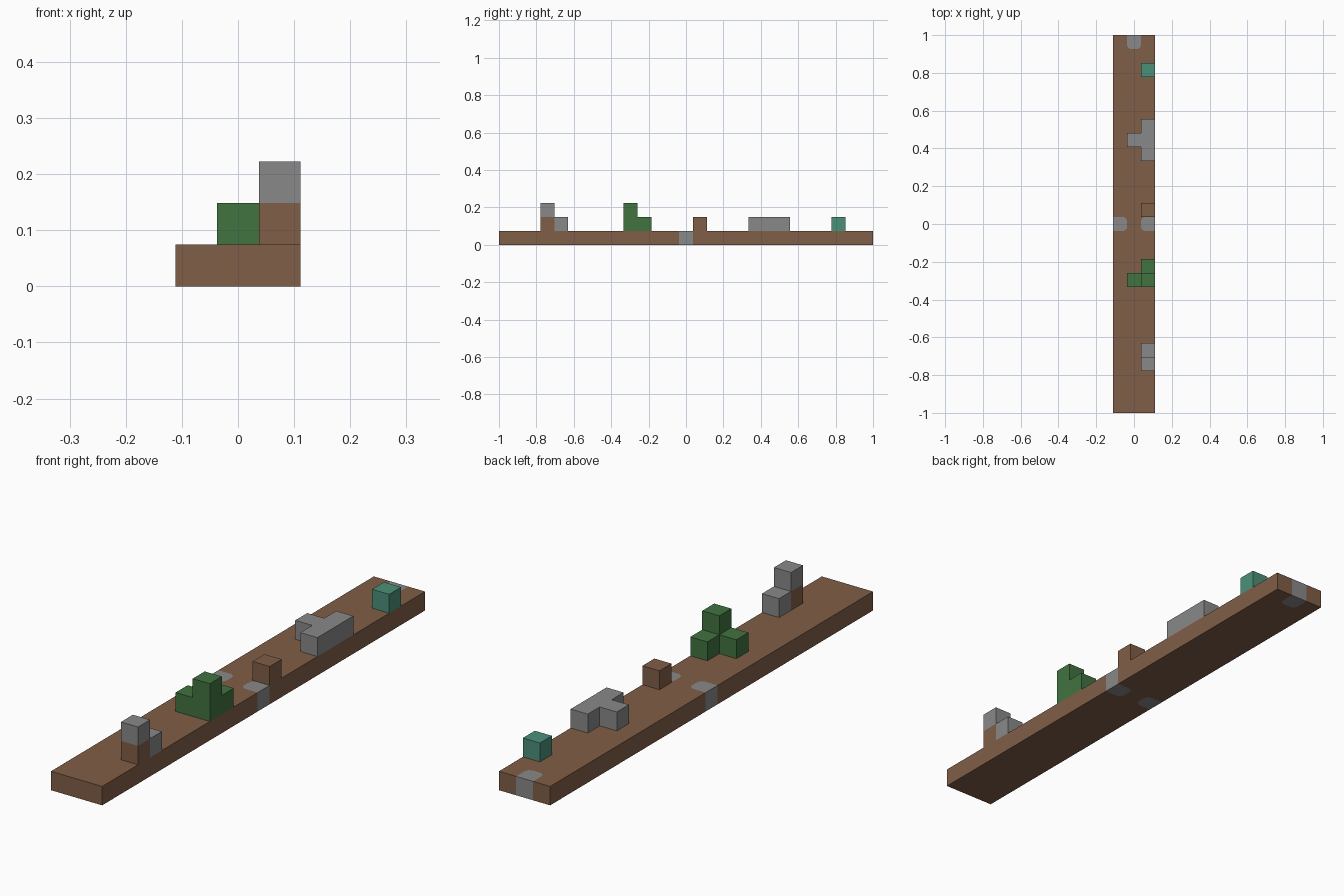
import bpy, bmesh
from mathutils import Vector

cube = bpy.data.objects.get("Cube")
if cube:
    bpy.data.objects.remove(cube)

U = 2 / 27           # one grid cell
H = U / 2
W = 1.5 * U          # half width of the plank


def material(name, srgb):
    rgb = [((c / 255 + 0.055) / 1.055) ** 2.4 for c in srgb]
    m = bpy.data.materials.new(name)
    m.use_nodes = True
    m.diffuse_color = (*rgb, 1)
    m.node_tree.nodes["Principled BSDF"].inputs["Base Color"].default_value = (*rgb, 1)
    return m


BROWN = material("wood brown", (128, 94, 71))
GREY = material("stone grey", (137, 137, 137))
GREEN = material("leaf green", (65, 115, 65))
TEAL = material("teal", (75, 144, 122))


def finish(bm, name, mat):
    bmesh.ops.recalc_face_normals(bm, faces=bm.faces)
    mesh = bpy.data.meshes.new(name)
    bm.to_mesh(mesh)
    bm.free()
    mesh.materials.append(mat)
    obj = bpy.data.objects.new(name, mesh)
    bpy.context.collection.objects.link(obj)


def slab(name, outline, mat):
    """Extrude a flat outline up by one cell."""
    bm = bmesh.new()
    face = bm.faces.new([bm.verts.new((x, y, 0)) for x, y in outline])
    top = bmesh.ops.extrude_face_region(bm, geom=[face])["geom"]
    verts = [v for v in top if isinstance(v, bmesh.types.BMVert)]
    bmesh.ops.translate(bm, verts=verts, vec=(0, 0, U))
    finish(bm, name, mat)


def blocks(name, cells, mat):
    """Join unit cells (column, row, layer), leaving out shared faces."""
    bm = bmesh.new()
    for cell in cells:
        centre = Vector((cell[0] * U - U, cell[1] * U - 1 + H, cell[2] * U + H))
        for axis in range(3):
            for sign in (-1, 1):
                step = [0, 0, 0]
                step[axis] = sign
                if tuple(a + b for a, b in zip(cell, step)) in cells:
                    continue
                corners = []
                for a, b in ((-H, -H), (H, -H), (H, H), (-H, H)):
                    p = centre.copy()
                    p[axis] += sign * H
                    p[(axis + 1) % 3] += a
                    p[(axis + 2) % 3] += b
                    corners.append(bm.verts.new(p))
                bm.faces.new(corners)
    bmesh.ops.remove_doubles(bm, verts=bm.verts, dist=0.001)
    finish(bm, name, mat)


# Inlay outline: open edge at depth zero, inner corners rounded off
C = 0.27 * U
inlay = [(-H, 0), (-H, U - C), (-H + 0.3 * C, U - 0.3 * C), (-H + C, U),
         (H - C, U), (H - 0.3 * C, U - 0.3 * C), (H, U - C), (H, 0)]
right_inlay = [(-W + d, -s) for s, d in inlay]
left_inlay = [(W - d, s) for s, d in inlay]
back_inlay = [(-s, 1 - d) for s, d in inlay]

# Plank with notches, filled by flush inlays
plank = ([(-W, -1), (W, -1)] + left_inlay + [(W, 1)] + back_inlay
         + [(-W, 1)] + right_inlay)
slab("plank", plank, BROWN)
slab("left_inlay", left_inlay, GREY)
slab("right_inlay", right_inlay, GREY)
slab("back_inlay", back_inlay, GREY)

# Blocks standing on the plank
blocks("front_post", {(2, 3, 1)}, BROWN)
blocks("front_post_cap", {(2, 3, 2)}, GREY)
blocks("front_step", {(2, 4, 1)}, GREY)
blocks("green_corner_stack", {(2, 9, 1), (2, 9, 2), (1, 9, 1), (2, 10, 1)}, GREEN)
blocks("middle_block", {(2, 14, 1)}, BROWN)
blocks("grey_tee", {(2, 18, 1), (2, 19, 1), (2, 20, 1), (1, 19, 1)}, GREY)
blocks("teal_block", {(2, 24, 1)}, TEAL)
